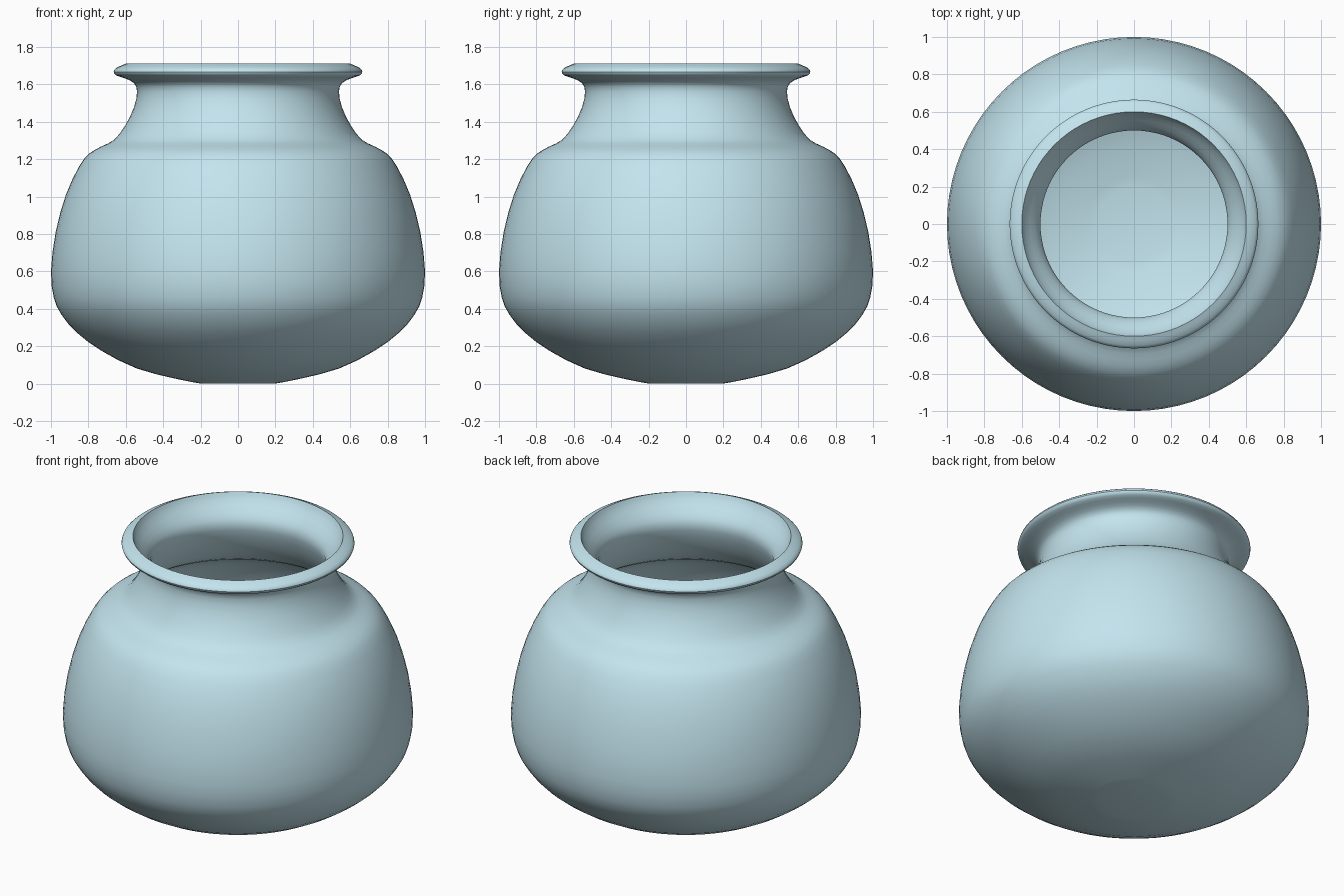
import bpy, bmesh, math
from mathutils import Vector

if "Cube" in bpy.data.objects:
    bpy.data.objects.remove(bpy.data.objects["Cube"])

SIDES = 80

# Profiles as (radius, height): outside from base to lip, inside from lip to floor
OUTER = [(0.20, 0.0), (0.33, 0.025), (0.54, 0.08), (0.73, 0.175), (0.865, 0.275),
         (0.945, 0.37), (0.985, 0.46), (1.0, 0.60), (0.975, 0.81), (0.92, 1.01),
         (0.85, 1.16), (0.795, 1.23), (0.73, 1.268), (0.66, 1.305), (0.60, 1.385),
         (0.555, 1.48), (0.54, 1.56), (0.555, 1.605), (0.60, 1.63), (0.65, 1.647),
         (0.665, 1.667), (0.65, 1.688), (0.60, 1.71)]
INNER = [(0.60, 1.71), (0.58, 1.67), (0.53, 1.61), (0.50, 1.55), (0.515, 1.47),
         (0.56, 1.37), (0.63, 1.275), (0.71, 1.23), (0.765, 1.195), (0.81, 1.14),
         (0.88, 1.0), (0.935, 0.80), (0.96, 0.60), (0.945, 0.475), (0.91, 0.395),
         (0.835, 0.305), (0.71, 0.21), (0.53, 0.12), (0.33, 0.065), (0.20, 0.04)]


def smooth_curve(pts, steps=2):
    """Catmull-Rom refinement of a profile."""
    p = [Vector(q) for q in [pts[0]] + pts + [pts[-1]]]
    out = []
    for i in range(1, len(p) - 2):
        a, b, c, d = p[i - 1:i + 3]
        for s in range(steps):
            t = s / steps
            out.append(0.5 * (2 * b + (c - a) * t + (2 * a - 5 * b + 4 * c - d) * t * t
                              + (3 * b - a - 3 * c + d) * t ** 3))
    return out + [p[-1]]


def lathe(name, profile):
    """Revolve a profile around z and cap both ends."""
    bm = bmesh.new()
    rings = [[bm.verts.new((r * math.cos(k * math.tau / SIDES),
                            r * math.sin(k * math.tau / SIDES), z))
              for k in range(SIDES)] for r, z in profile]
    for lo, hi in zip(rings, rings[1:]):
        for k in range(SIDES):
            n = (k + 1) % SIDES
            bm.faces.new((lo[k], lo[n], hi[n], hi[k]))
    bm.faces.new(rings[0][::-1])
    bm.faces.new(rings[-1])
    bmesh.ops.recalc_face_normals(bm, faces=bm.faces)
    mesh = bpy.data.meshes.new(name)
    bm.to_mesh(mesh)
    bm.free()
    obj = bpy.data.objects.new(name, mesh)
    bpy.context.collection.objects.link(obj)
    return obj


# Hollow pot with flared lip
pot = lathe("pot", smooth_curve(OUTER) + smooth_curve(INNER)[1:])
bpy.context.view_layer.objects.active = pot
pot.select_set(True)
bpy.ops.object.shade_smooth_by_angle(angle=math.radians(35))

# Light blue clay
mat = bpy.data.materials.new("pale_blue")
mat.diffuse_color = (0.55, 0.78, 0.86, 1)
mat.use_nodes = True
mat.node_tree.nodes["Principled BSDF"].inputs["Base Color"].default_value = mat.diffuse_color
pot.data.materials.append(mat)
